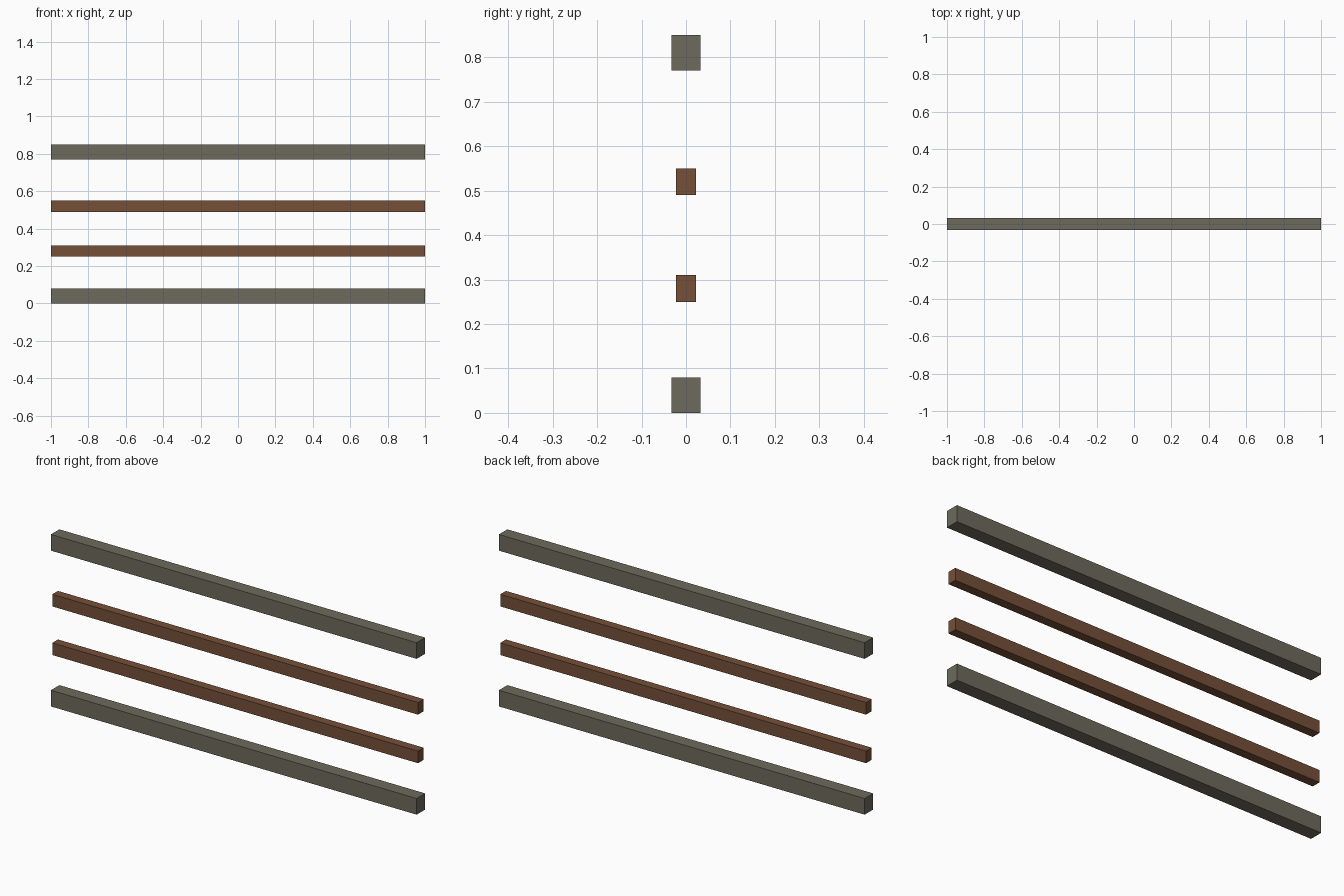
import bpy

default = bpy.data.objects.get("Cube")
if default:
    bpy.data.objects.remove(default, do_unlink=True)


def make_material(name, colour):
    mat = bpy.data.materials.new(name)
    mat.use_nodes = True
    mat.diffuse_color = colour
    mat.node_tree.nodes["Principled BSDF"].inputs["Base Color"].default_value = colour
    return mat


def make_rail(name, bottom, depth, height, mat):
    bpy.ops.mesh.primitive_cube_add(size=1, location=(0, 0, bottom + height / 2))
    rail = bpy.context.object
    rail.name = name
    rail.scale = (2, depth, height)
    bpy.ops.object.transform_apply(location=False, rotation=False, scale=True)
    rail.data.materials.append(mat)


grey = make_material("weathered_grey", (0.155, 0.144, 0.107, 1))
brown = make_material("wood_brown", (0.178, 0.08, 0.04, 1))

# Thick outer rails
for name, bottom in (("bottom_rail", 0), ("top_rail", 0.77)):
    make_rail(name, bottom, 0.066, 0.08, grey)

# Thin inner rails
for name, bottom in (("lower_middle_rail", 0.25), ("upper_middle_rail", 0.49)):
    make_rail(name, bottom, 0.044, 0.06, brown)
